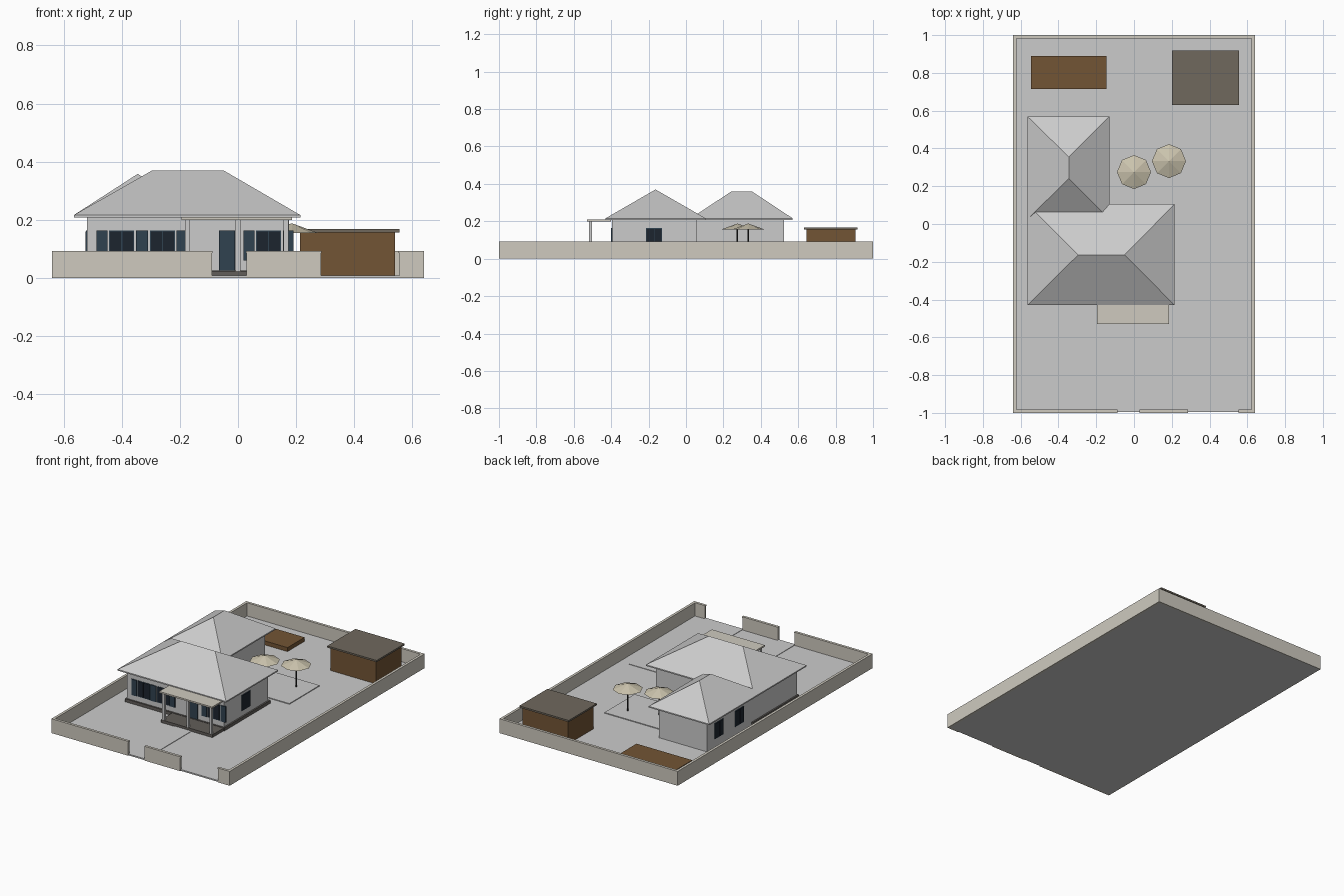
import bpy, bmesh, math

if "Cube" in bpy.data.objects:
    bpy.data.objects.remove(bpy.data.objects["Cube"])


def material(name, rgb):
    m = bpy.data.materials.new(name)
    m.diffuse_color = (*rgb, 1)
    m.use_nodes = True
    m.node_tree.nodes["Principled BSDF"].inputs["Base Color"].default_value = m.diffuse_color
    return m


STONE = material("stone", (0.62, 0.59, 0.52))
BROWN = material("wood", (0.17, 0.09, 0.035))
SHED_TOP = material("shed_top", (0.16, 0.14, 0.11))
GLASS = material("glass", (0.012, 0.018, 0.028))
BLUE = material("blue_paint", (0.03, 0.055, 0.08))
DARK = material("dark_base", (0.12, 0.11, 0.1))
CREAM = material("canvas", (0.6, 0.55, 0.42))
BLACK = material("pole_metal", (0.02, 0.02, 0.02))


def finish(name, bm, mat=None):
    bmesh.ops.recalc_face_normals(bm, faces=bm.faces)
    me = bpy.data.meshes.new(name)
    bm.to_mesh(me)
    bm.free()
    ob = bpy.data.objects.new(name, me)
    bpy.context.collection.objects.link(ob)
    if mat:
        me.materials.append(mat)
    return ob


def box(name, x0, x1, y0, y1, z0, z1, mat=None):
    bm = bmesh.new()
    bmesh.ops.create_cube(bm, size=1)
    for v in bm.verts:
        v.co = ((x0 + x1) / 2 + v.co.x * (x1 - x0),
                (y0 + y1) / 2 + v.co.y * (y1 - y0),
                (z0 + z1) / 2 + v.co.z * (z1 - z0))
    return finish(name, bm, mat)


def hip_roof(name, x0, x1, y0, y1, z0, ridge_a, ridge_b, z_ridge, t=0.008):
    # eave slab with a ridge and four slopes on it
    bm = bmesh.new()
    corners = [(x0, y0), (x1, y0), (x1, y1), (x0, y1)]
    low = [bm.verts.new((x, y, z0)) for x, y in corners]
    a, b, c, d = up = [bm.verts.new((x, y, z0 + t)) for x, y in corners]
    p, q = bm.verts.new((*ridge_a, z_ridge)), bm.verts.new((*ridge_b, z_ridge))
    bm.faces.new(low)
    for i in range(4):
        j = (i + 1) % 4
        bm.faces.new((low[i], low[j], up[j], up[i]))
    if ridge_a[1] == ridge_b[1]:   # ridge along x
        faces = [(a, b, q, p), (b, c, q), (c, d, p, q), (d, a, p)]
    else:                          # ridge along y
        faces = [(a, b, p), (b, c, q, p), (c, d, q), (d, a, p, q)]
    for f in faces:
        bm.faces.new(f)
    return finish(name, bm)


def window(name, axis, plane, out, centre, shutters):
    # blue frame, two panes and optional shutters on a wall plane
    def panel(part, u0, u1, z0, z1, depth, mat):
        w = sorted((plane - out * 0.003, plane + out * depth))
        u = (centre + u0, centre + u1)
        box(name + part, *(u + tuple(w) if axis == 'x' else tuple(w) + u), z0, z1, mat)
    panel("_frame", -0.043, 0.043, 0.06, 0.163, 0.003, BLUE)
    for s in (-1, 1):
        u = sorted((s * 0.002, s * 0.04))
        panel("_pane", *u, 0.064, 0.16, 0.005, GLASS)
        if shutters:
            panel("_shutter", *sorted((s * 0.049, s * 0.086)), 0.06, 0.163, 0.006, BLUE)


# plot, paving
box("plot_ground", -0.635, 0.635, -0.995, 0.995, 0, 0.006)
box("driveway", 0.285, 0.555, -0.995, -0.21, 0.001, 0.009)
box("front_path", -0.09, 0.03, -0.995, -0.5, 0.001, 0.009)
box("patio", -0.13, 0.285, 0.12, 0.43, 0.001, 0.011)

# boundary walls with a thin coping
runs = [("left_wall", -0.64, -0.625, -1, 1), ("right_wall", 0.625, 0.64, -1, 1),
        ("back_wall", -0.625, 0.625, 0.985, 1),
        ("front_wall_left", -0.625, -0.09, -1, -0.985),
        ("front_wall_middle", 0.03, 0.285, -1, -0.985),
        ("front_wall_right", 0.555, 0.625, -1, -0.985)]
for n, x0, x1, y0, y1 in runs:
    box(n, x0, x1, y0, y1, 0, 0.086, STONE)
    box(n + "_coping", max(x0 - 0.002, -0.64), min(x1 + 0.002, 0.64),
        max(y0 - 0.002, -1), min(y1 + 0.002, 1), 0.086, 0.093, STONE)

# house bodies on plinths
box("main_house", -0.52, 0.175, -0.395, 0.06, 0.001, 0.21)
box("rear_wing", -0.52, -0.175, 0.05, 0.525, 0.001, 0.21)
box("main_plinth", -0.53, 0.185, -0.405, 0.07, 0.001, 0.026, DARK)
hip_roof("main_roof", -0.565, 0.215, -0.43, 0.105, 0.208, (-0.295, -0.163), (-0.05, -0.163), 0.37)
hip_roof("wing_roof", -0.565, -0.13, 0.025, 0.57, 0.208, (-0.345, 0.24), (-0.345, 0.355), 0.358)

# porch
box("porch_floor", -0.19, 0.18, -0.52, -0.39, 0.001, 0.024, DARK)
box("porch_roof", -0.195, 0.185, -0.53, -0.4, 0.2, 0.21, STONE)
for x in (-0.175, 0.0, 0.165):
    box("porch_post", x - 0.008, x + 0.008, -0.518, -0.502, 0.02, 0.202)

# door and windows
box("front_door", -0.066, -0.01, -0.401, -0.39, 0.026, 0.163, BLUE)
for x in (-0.4, -0.26, 0.105):
    window("front_window", 'x', -0.395, -1, x, True)
window("right_window", 'y', 0.175, 1, -0.17, False)
for y in (0.195, 0.405):
    window("wing_window", 'y', -0.52, -1, y, False)

# shed and raised garden bed
box("shed", 0.213, 0.54, 0.645, 0.905, 0.001, 0.158, BROWN)
box("shed_roof", 0.2, 0.555, 0.63, 0.918, 0.157, 0.168, SHED_TOP)
box("garden_bed", -0.545, -0.145, 0.715, 0.89, 0.001, 0.032, BROWN)

# parasols
for x, y in ((0.0, 0.275), (0.185, 0.333)):
    for n, seg, r0, r1, z0, z1, mat in (("parasol_canopy", 8, 0.09, 0, 0.155, 0.188, CREAM),
                                        ("parasol_pole", 8, 0.004, 0.004, 0.005, 0.18, BLACK)):
        bm = bmesh.new()
        bmesh.ops.create_cone(bm, cap_ends=True, segments=seg, radius1=r0, radius2=r1, depth=z1 - z0)
        bmesh.ops.remove_doubles(bm, verts=bm.verts, dist=1e-5)
        bmesh.ops.translate(bm, verts=bm.verts, vec=(x, y, (z0 + z1) / 2))
        finish(n, bm, mat)
